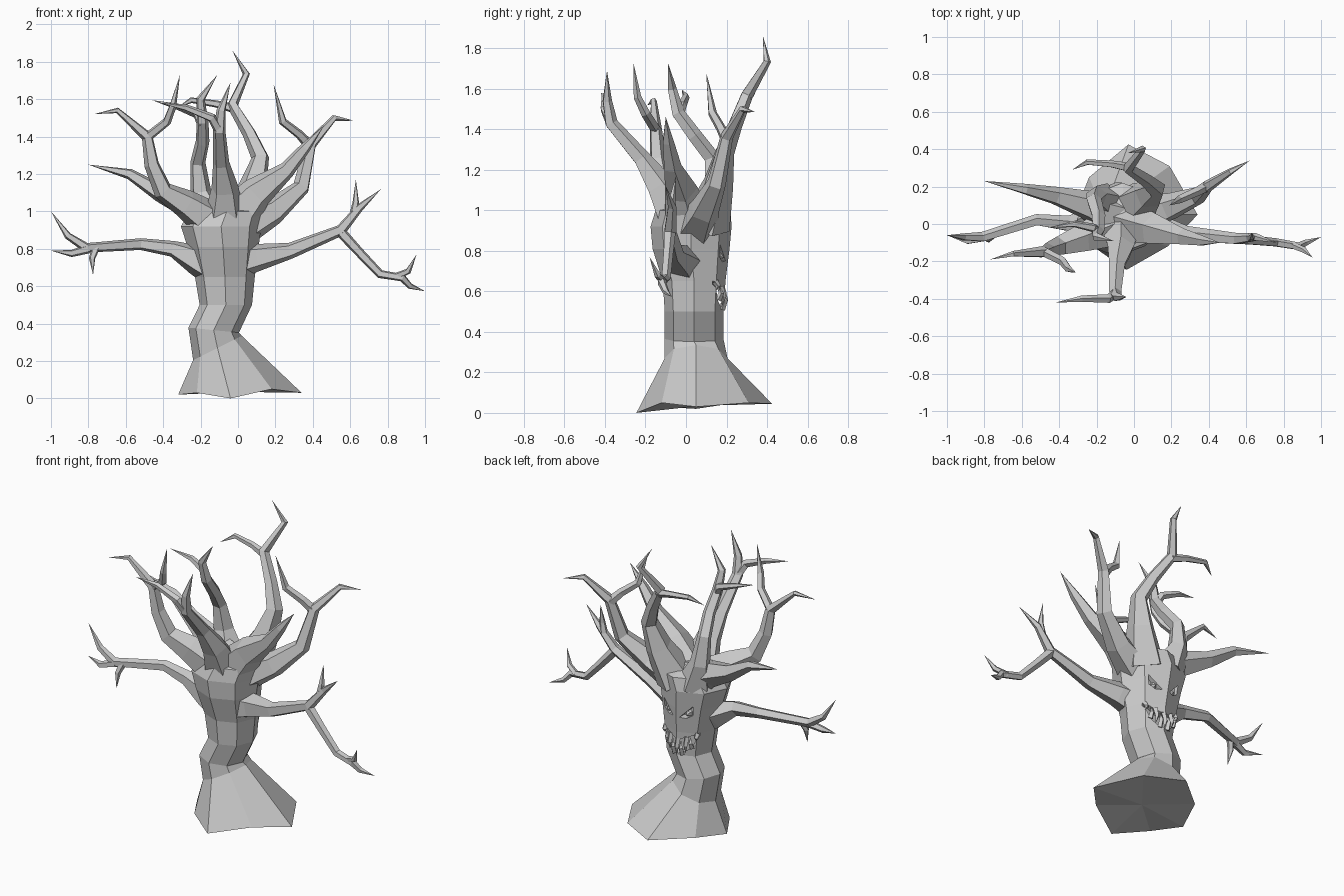
import bpy, bmesh, math
from mathutils import Vector

bark = bpy.data.materials.new("grey bark")
bark.diffuse_color = (0.6, 0.6, 0.6, 1)
limbs = bpy.data.collections.new("limbs")   # merged into the trunk at the end
bpy.context.scene.collection.children.link(limbs)


def finish(name, bm, coll=None):
    bmesh.ops.recalc_face_normals(bm, faces=bm.faces)
    me = bpy.data.meshes.new(name)
    bm.to_mesh(me)
    bm.free()
    me.materials.append(bark)
    ob = bpy.data.objects.new(name, me)
    (coll or bpy.context.scene.collection).objects.link(ob)
    return ob


def bridge(bm, a, b):
    n = len(a)
    for i in range(n):
        bm.faces.new((a[i], a[(i + 1) % n], b[(i + 1) % n], b[i]))


def spike(name, pts, radii, sides=5, coll=None):
    """Tapered faceted tube through pts, ending in a sharp tip."""
    bm = bmesh.new()
    P = [Vector(p) for p in pts]
    prev, u = None, None
    for i in range(len(P) - 1):
        d = (P[i + 1] - P[i]).normalized()
        if i:
            d = (d + (P[i] - P[i - 1]).normalized()).normalized()
        if u is None:
            u = Vector((0, 1, 0)) if abs(d.y) < 0.8 else Vector((1, 0, 0))
        u = (u - d * u.dot(d)).normalized()
        v = d.cross(u)
        ring = []
        for k in range(sides):
            a = 2 * math.pi * k / sides
            ring.append(bm.verts.new(P[i] + (u * math.cos(a) + v * math.sin(a)) * radii[i]))
        if prev:
            bridge(bm, prev, ring)
        else:
            bm.faces.new(ring)
        prev = ring
    tip = bm.verts.new(P[-1])
    for k in range(sides):
        bm.faces.new((prev[k], prev[(k + 1) % sides], tip))
    return finish(name, bm, coll)


def limb(name, pts, radii):
    ob = spike(name, pts, radii, 5, limbs)
    ob.hide_render = True
    ob.hide_viewport = True


def prism(name, outline, y0, y1):
    """Outline in x, z extruded along y."""
    bm = bmesh.new()
    a = [bm.verts.new((x, y0, z)) for x, z in outline]
    b = [bm.verts.new((x, y1, z)) for x, z in outline]
    bridge(bm, a, b)
    bm.faces.new(a)
    bm.faces.new(b)
    return finish(name, bm)


# Trunk: uneven root outline, then octagonal rings (cx, cy, rx, ry, z, slope along x)
roots = [(0.34, 0.05, 0.03), (0.19, 0.31, 0.05), (-0.03, 0.425, 0.045), (-0.24, 0.25, 0.05),
         (-0.32, 0.05, 0.02), (-0.22, -0.12, 0.03), (-0.04, -0.245, 0), (0.18, -0.12, 0.05)]
rings = [(-0.11, 0.05, 0.13, 0.155, 0.27, 0.5), (-0.13, 0.04, 0.135, 0.145, 0.365, -0.1),
         (-0.065, 0.04, 0.14, 0.145, 0.5, 0), (-0.07, 0.04, 0.16, 0.155, 0.65, 0),
         (-0.08, 0.025, 0.19, 0.19, 0.81, 0), (-0.09, 0.025, 0.215, 0.2, 0.92, 0),
         (-0.06, 0.035, 0.2, 0.185, 1.0, 0)]
bm = bmesh.new()
prev = [bm.verts.new(p) for p in roots]
hub = bm.verts.new((0.0, 0.07, 0.035))
for k in range(8):
    bm.faces.new((prev[k], prev[(k + 1) % 8], hub))
for cx, cy, rx, ry, z, s in rings:
    ring = []
    for k in range(8):
        a = math.pi * k / 4
        dx, dy = rx * math.cos(a), ry * math.sin(a)
        ring.append(bm.verts.new((cx + dx, cy + dy, z + s * dx)))
    bridge(bm, prev, ring)
    prev = ring
top = bm.verts.new((-0.06, 0.03, 1.05))
for k in range(8):
    bm.faces.new((prev[k], prev[(k + 1) % 8], top))
trunk = finish("trunk", bm)

# Crown branches
limb("rear_branch", [(0.0, 0.09, 0.93), (0.08, 0.155, 1.13), (0.12, 0.19, 1.29), (0.06, 0.24, 1.42),
                     (-0.03, 0.3, 1.57), (0.045, 0.4, 1.735), (-0.03, 0.38, 1.86)],
     [0.13, 0.08, 0.05, 0.038, 0.032, 0.02, 0])
limb("rear_twig", [(-0.02, 0.3, 1.55), (-0.12, 0.32, 1.575), (-0.25, 0.33, 1.595), (-0.33, 0.29, 1.55)],
     [0.026, 0.02, 0.016, 0])
limb("right_branch", [(0.03, 0.05, 0.92), (0.19, 0.09, 1.0), (0.34, 0.15, 1.13), (0.39, 0.2, 1.36),
                      (0.515, 0.28, 1.5), (0.62, 0.34, 1.485)],
     [0.11, 0.075, 0.048, 0.033, 0.018, 0])
limb("right_twig", [(0.385, 0.2, 1.35), (0.33, 0.17, 1.41), (0.24, 0.13, 1.48), (0.19, 0.1, 1.68)],
     [0.03, 0.025, 0.023, 0])
limb("right_short_branch", [(-0.02, 0.0, 0.96), (0.1, -0.03, 1.1), (0.26, -0.07, 1.22),
                            (0.36, -0.09, 1.34), (0.46, -0.1, 1.46)],
     [0.13, 0.09, 0.047, 0.03, 0])
limb("left_branch", [(-0.15, -0.03, 0.95), (-0.28, -0.08, 1.04), (-0.4, -0.12, 1.11), (-0.46, -0.14, 1.25),
                     (-0.485, -0.15, 1.4), (-0.645, -0.16, 1.54), (-0.77, -0.19, 1.52)],
     [0.11, 0.08, 0.055, 0.042, 0.032, 0.016, 0])
limb("left_twig", [(-0.48, -0.15, 1.4), (-0.38, -0.2, 1.48), (-0.35, -0.24, 1.56), (-0.31, -0.26, 1.73)],
     [0.026, 0.024, 0.02, 0])
limb("left_low_branch", [(-0.12, 0.05, 0.95), (-0.25, 0.1, 1.03), (-0.42, 0.15, 1.1),
                         (-0.58, 0.185, 1.2), (-0.8, 0.23, 1.25)],
     [0.12, 0.08, 0.05, 0.03, 0])
limb("front_branch", [(-0.07, -0.03, 0.94), (-0.07, -0.13, 1.12), (-0.09, -0.22, 1.255), (-0.1, -0.37, 1.43),
                      (-0.09, -0.39, 1.54), (-0.04, -0.39, 1.69)],
     [0.12, 0.075, 0.045, 0.034, 0.025, 0])
limb("front_twig", [(-0.1, -0.37, 1.43), (-0.14, -0.4, 1.5), (-0.28, -0.4, 1.555), (-0.42, -0.42, 1.58)],
     [0.028, 0.025, 0.018, 0])
limb("middle_branch", [(-0.15, 0.11, 0.95), (-0.2, 0.145, 1.1), (-0.215, 0.125, 1.26), (-0.19, 0.04, 1.37),
                       (-0.19, -0.04, 1.48), (-0.2, -0.07, 1.6), (-0.11, -0.09, 1.73)],
     [0.11, 0.06, 0.042, 0.038, 0.033, 0.024, 0])
limb("middle_twig", [(-0.19, -0.04, 1.46), (-0.22, -0.02, 1.52), (-0.32, 0.0, 1.56), (-0.46, -0.02, 1.595)],
     [0.028, 0.024, 0.018, 0])

# Left arm with claw twigs
limb("left_arm", [(-0.11, 0.02, 0.69), (-0.22, 0.01, 0.74), (-0.35, 0.0, 0.8), (-0.52, 0.02, 0.825),
                  (-0.81, -0.07, 0.805), (-0.91, -0.07, 0.87), (-1.0, -0.06, 1.0)],
     [0.11, 0.085, 0.045, 0.033, 0.028, 0.02, 0])
limb("left_claw", [(-0.8, -0.07, 0.8), (-0.89, -0.09, 0.775), (-1.0, -0.06, 0.79)], [0.026, 0.02, 0])
limb("left_thumb", [(-0.76, -0.06, 0.805), (-0.78, -0.08, 0.75), (-0.775, -0.1, 0.66)], [0.022, 0.018, 0])

# Right arm, forked at the elbow
limb("right_arm", [(-0.02, 0.0, 0.73), (0.11, -0.015, 0.755), (0.28, -0.055, 0.79), (0.55, -0.08, 0.9),
                   (0.65, -0.07, 1.02), (0.765, -0.1, 1.12)],
     [0.1, 0.075, 0.045, 0.032, 0.022, 0])
limb("right_upper_twig", [(0.62, -0.07, 0.99), (0.63, -0.07, 1.05), (0.63, -0.05, 1.17)], [0.024, 0.018, 0])
limb("right_forearm", [(0.54, -0.08, 0.9), (0.65, -0.09, 0.78), (0.76, -0.1, 0.665), (0.88, -0.12, 0.645),
                       (0.92, -0.1, 0.6), (1.0, -0.07, 0.573)],
     [0.03, 0.026, 0.024, 0.022, 0.017, 0])
limb("right_claw", [(0.84, -0.11, 0.65), (0.91, -0.14, 0.68), (0.955, -0.18, 0.77)], [0.02, 0.017, 0])

# Merge trunk and limbs into one skin
m = trunk.modifiers.new("merge", 'BOOLEAN')
m.operation = 'UNION'
m.operand_type = 'COLLECTION'
m.collection = limbs
m.solver = 'EXACT'
m.use_self = True

# Face hollows cut into the back of the trunk: a grin and two slanted eyes
MX = -0.07


def grin(t, h):
    return (MX + 0.13 * t, 0.555 + 0.1 * t * t + h * (1 - abs(t) ** 3))


steps = [-1, -0.6, -0.2, 0.2, 0.6, 1]
mouth = [grin(t, -0.045) for t in steps] + [grin(t, 0.05) for t in steps[-2:0:-1]]
cutters = [prism("mouth_cutter", mouth, 0.13, 0.4)]
for s in (-1, 1):
    eye = [(MX + s * 0.025, 0.75), (MX + s * 0.105, 0.83), (MX + s * 0.10, 0.77), (MX + s * 0.06, 0.745)]
    cutters.append(prism("eye_cutter", eye, 0.15, 0.4))
    spike("pupil", [(MX + s * 0.065, 0.14, 0.772), (MX + s * 0.065, 0.17, 0.772),
                    (MX + s * 0.065, 0.19, 0.768)], [0.022, 0.018, 0])
for c in cutters:
    c.hide_render = True
    c.hide_viewport = True
    m = trunk.modifiers.new("hollow", 'BOOLEAN')
    m.operation = 'DIFFERENCE'
    m.object = c
    m.solver = 'EXACT'

# Teeth: alternating spikes along the grin
for i in range(9):
    t = -0.84 + 0.21 * i
    up = i % 2 == 0
    x, z0 = grin(t, 0.055 if up else -0.05)
    z1 = grin(t, -0.055 if up else 0.04)[1]
    y = 0.178 - 0.05 * t * t
    spike("tooth", [(x, y, z0), (x, y + 0.016, (z0 + z1) / 2), (x + 0.004, y + 0.006, z1)],
          [0.017, 0.014, 0], 4)
